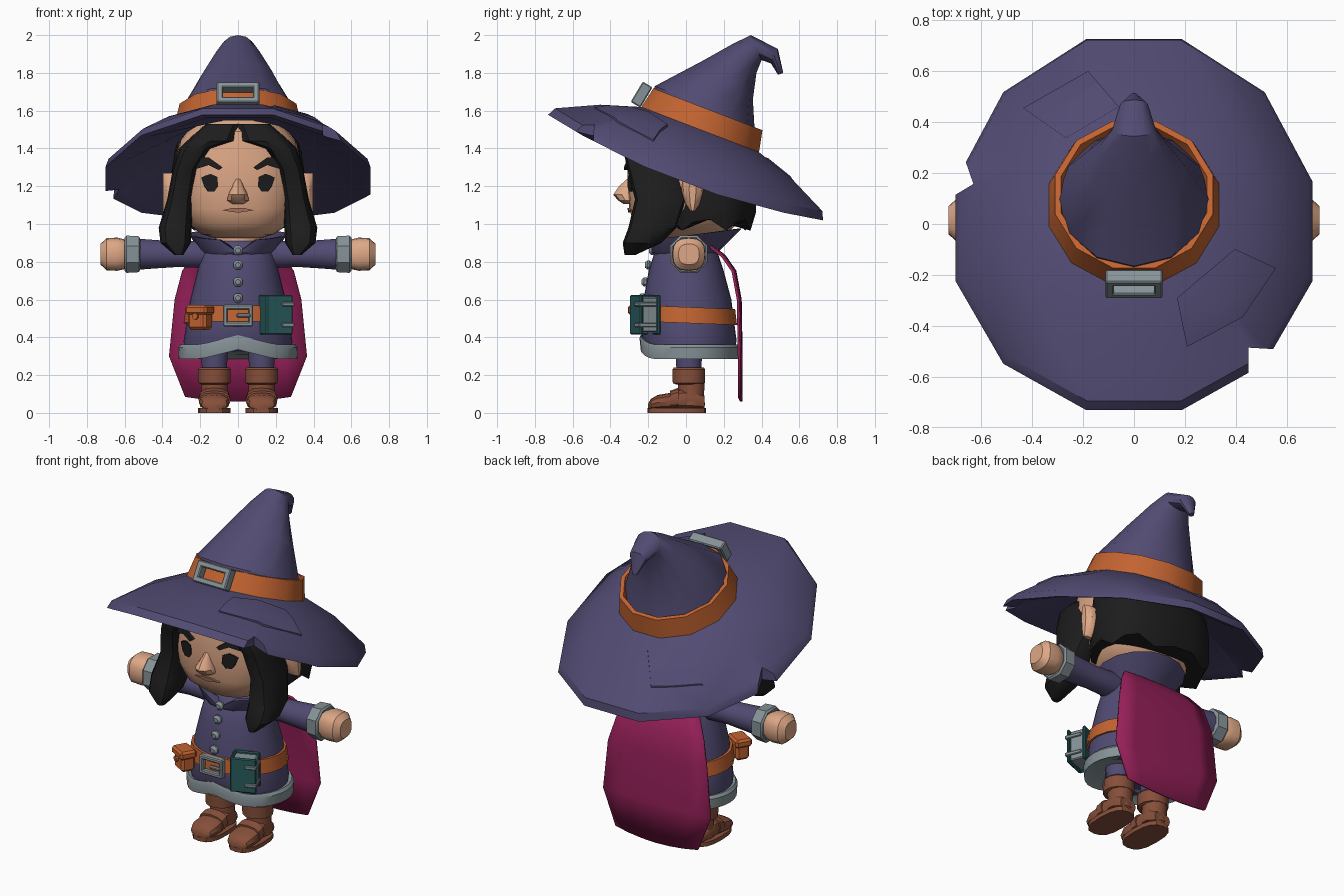
import bpy, bmesh
from math import sin, cos, pi, radians, copysign
from mathutils import Matrix, Vector
from mathutils.bvhtree import BVHTree

if "Cube" in bpy.data.objects:
    bpy.data.objects.remove(bpy.data.objects["Cube"], do_unlink=True)


def material(name, r, g, b):
    m = bpy.data.materials.new(name)
    m.use_nodes = True
    m.diffuse_color = (r, g, b, 1)
    m.node_tree.nodes["Principled BSDF"].inputs["Base Color"].default_value = (r, g, b, 1)
    return m


purple = material("purple cloth", .083, .071, .17)
orange = material("orange leather", .54, .125, .03)
grey = material("grey trim", .24, .29, .31)
black = material("black hair", .012, .012, .012)
skin = material("skin", .73, .39, .24)
magenta = material("magenta cape", .30, .014, .098)
brown = material("brown boots", .24, .078, .042)
teal = material("teal book", .021, .105, .11)
lip = material("lips", .48, .21, .13)

I = Matrix.Identity(4)
T = Matrix.Translation
made = []


def build(name, verts, faces, mat, M=I):
    me = bpy.data.meshes.new(name)
    me.from_pydata([M @ Vector(v) for v in verts], [], faces)
    bm = bmesh.new()
    bm.from_mesh(me)
    bmesh.ops.recalc_face_normals(bm, faces=bm.faces)
    bm.to_mesh(me)
    bm.free()
    me.materials.append(mat)
    o = bpy.data.objects.new(name, me)
    bpy.context.collection.objects.link(o)
    made.append(o)
    return o


def ring(f, b, rx, cx=0, n=16, p=1, turn=0):
    """Oval through the front and back points f, b = (y, z), half width rx."""
    pts = []
    for i in range(n):
        a = 2 * pi * (i + turn) / n
        s, c = [copysign(abs(v) ** p, v) for v in (sin(a), -cos(a))]
        pts.append(Vector((cx + rx * s, (f[0] + b[0]) / 2 + c * (b[0] - f[0]) / 2,
                           (f[1] + b[1]) / 2 + c * (b[1] - f[1]) / 2)))
    return pts


def loft(name, rings, mat, M=I):
    n, k = len(rings[0]), len(rings)
    faces = [(j * n + i, j * n + (i + 1) % n, (j + 1) * n + (i + 1) % n, (j + 1) * n + i)
             for j in range(k - 1) for i in range(n)]
    faces += [tuple(range(n)), tuple(range((k - 1) * n, k * n))]
    return build(name, [v for r in rings for v in r], faces, mat, M)


def lathe(name, profile, mat, M=I, n=12, turn=.5, p=1):
    return loft(name, [ring((-r, h), (r, h), r, n=n, turn=turn, p=p) for r, h in profile], mat, M)


def box(name, size, mat, M=I, bevel=.006):
    bm = bmesh.new()
    bmesh.ops.create_cube(bm, size=1, matrix=Matrix.Diagonal((*size, 1)))
    bmesh.ops.bevel(bm, geom=bm.edges[:], offset=bevel, segments=1, affect='EDGES')
    bm.verts.index_update()
    o = build(name, [v.co.copy() for v in bm.verts],
              [[v.index for v in f.verts] for f in bm.faces], mat, M)
    bm.free()
    return o


def buckle(name, w, h, bar, depth, M):
    for s in (-1, 1):
        box(name + "_side", (bar, depth, h), grey, M @ T((s * (w - bar) / 2, 0, 0)))
        box(name + "_bar", (w, depth, bar), grey, M @ T((0, 0, s * (h - bar) / 2)))


def cut(o, outline, op):
    """Boolean with an upright prism over an outline seen from above."""
    n = len(outline)
    c = loft("cutter", [[(x, y, z) for x, y in outline] for z in (.7, 2.1)], purple)
    made.remove(c)
    c.hide_render = True
    m = o.modifiers.new("cut", 'BOOLEAN')
    m.operation, m.solver, m.object = op, 'EXACT', c
    bpy.context.view_layer.objects.active = o
    bpy.ops.object.modifier_apply(modifier="cut")
    bpy.data.objects.remove(c, do_unlink=True)


# Hat brim: twelve sides, tilted back, drooping at the sides
HAT = T((0, .075, 1.5)) @ Matrix.Rotation(radians(-21), 4, 'X')


def make_brim(name, lift=0):
    rings = []
    for rx, ry, h, droop in ((.30, .30, .01, 0), (.345, .345, 0, 0), (.52, .56, -.065, .025),
                             (.71, .785, -.165, .085), (.725, .807, -.21, .085),
                             (.66, .73, -.2, .075), (.30, .30, -.06, 0)):
        pts = ring((-ry, 0), (ry, 0), rx, n=12, turn=.5)
        rings.append([(x, y, h + lift - droop * (1 - (y / ry) ** 2)) for x, y, z in pts])
    return loft(name, rings, purple, HAT)


brim = make_brim("hat_brim")
cut(brim, [(.45, -.485), (.62, -.495), (.62, -.75), (.45, -.75)], 'DIFFERENCE')
cut(brim, [(-.63, .157), (-.664, .255), (-.8, .3), (-.8, .1), (-.7, .115)], 'DIFFERENCE')
cut(make_brim("front_patch", .014),
    [(.396, -.098), (.557, -.173), (.427, -.365), (.208, -.482), (.169, -.29)], 'INTERSECT')
cut(make_brim("back_patch", .006),
    [(-.435, .455), (-.18, .6), (-.06, .46), (-.267, .337)], 'INTERSECT')

# Hat crown with curled tip, band and buckle
loft("hat_crown", [ring(f, b, r, n=12) for f, b, r in (
    ((-.19, 1.64), (.37, 1.42), .31), ((-.165, 1.73), (.362, 1.52), .29),
    ((.09, 1.865), (.354, 1.66), .205), ((.25, 1.955), (.373, 1.8), .13),
    ((.344, 2.0), (.40, 1.868), .085), ((.487, 1.926), (.45, 1.85), .055),
    ((.515, 1.8), (.487, 1.79), .015))], purple)
lathe("hat_band", [(.3, -.03), (.35, -.02), (.32, .115), (.296, .115), (.28, .05)], orange, HAT)
buckle("hat_buckle", .225, .125, .034, .06,
       T((0, -.235, 1.685)) @ Matrix.Rotation(radians(-31), 4, 'X'))

# Head and neck
head = loft("head", [ring((f, z), (b, z), r, n=24, p=.8) for z, r, f, b in (
    (.925, .12, -.13, .14), (.945, .19, -.215, .21), (1.0, .27, -.275, .27),
    (1.08, .315, -.30, .3), (1.2, .335, -.31, .32), (1.33, .33, -.31, .32))]
    + [ring((-.285, 1.49), (.31, 1.36), .31, n=24, p=.8),
       ring((-.2, 1.57), (.3, 1.42), .25, n=24, p=.8)], skin)
lathe("neck", [(.12, .85), (.12, .97)], skin)
surface = BVHTree.FromPolygons([v.co for v in head.data.vertices],
                               [p.vertices for p in head.data.polygons])


def face_plate(name, outline, mat, out):
    """Plate over the face, its outline dropped onto the head."""
    hits = [surface.ray_cast(Vector((x, -1, z)), Vector((0, 1, 0)))[0] for x, z in outline]
    loft(name, [[h + Vector((0, d, 0)) for h in hits] for d in (.03, -out)], mat)


for side, s in (("left", 1), ("right", -1)):
    face_plate(side + "_eye", [(s * x, z) for x, z in (
        (.105, 1.2), (.125, 1.172), (.16, 1.172), (.18, 1.2), (.195, 1.245), (.175, 1.255),
        (.145, 1.265), (.11, 1.25))], black, .008)
    face_plate(side + "_brow", [(s * x, z) for x, z in (
        (.082, 1.3), (.1, 1.285), (.155, 1.312), (.215, 1.293), (.235, 1.31), (.2, 1.355),
        (.155, 1.352))], black, .025)
    # Ear
    loft(side + "_ear", [ring((.035 - w, z), (.035 + w, z), .055, cx=s * .345, n=10)
                         for z, w in ((1.07, .015), (1.11, .04), (1.18, .06), (1.24, .05),
                                      (1.27, .02))], skin)
    # Long front lock of hair
    loft(side + "_lock", [ring((f, z), (b, z), (x1 - x0) / 2, s * (x0 + x1) / 2, n=12, p=.7)
                          for z, x0, x1, f, b in (
        (1.53, -.01, .17, -.3, -.1), (1.44, .01, .27, -.335, -.1), (1.40, .14, .31, -.335, -.08),
        (1.29, .215, .345, -.31, -.04), (1.13, .24, .375, -.27, .0), (.98, .245, .42, -.305, -.05),
        (.9, .25, .41, -.335, -.13), (.835, .29, .335, -.325, -.27))], black)
face_plate("mouth", [(-.085, 1.072), (0, 1.06), (.085, 1.072), (.03, 1.085), (-.03, 1.085)],
           lip, .012)
loft("nose", [ring((f, z), (-.25, z), r, n=10) for z, r, f in (
    (1.105, .03, -.33), (1.125, .06, -.36), (1.155, .055, -.385), (1.2, .03, -.355),
    (1.24, .018, -.31))], skin)

# Back hair with a ragged lower edge
rows = [ring((-.1, z), (b, z), r, n=20, p=.8) for z, r, b in (
    (.99, .35, .35), (1.06, .365, .37), (1.22, .36, .37))]
for i, v in enumerate(rows[0]):
    v.z += (-.025, .02, .035)[i % 3]
rows += [ring((-.1, 1.5), (.36, 1.335), .33, n=20, p=.8),
         ring((-.05, 1.53), (.32, 1.4), .26, n=20, p=.8)]
loft("back_hair", rows, black)


# Coat, with the hem lifted at the middle of the front
def coat_ring(z, r, f, b, lift=0):
    pts = ring((f, z), (b, z), r, n=32)
    for v in pts:
        if v.y < 0:
            v.z += lift * max(0, 1 - abs(v.x) / .2)
    return pts


loft("coat", [coat_ring(*a) for a in (
    (.31, .28, -.21, .25, .05), (.38, .288, -.235, .268, .03), (.48, .272, -.235, .255),
    (.6, .253, -.225, .24), (.75, .215, -.198, .2), (.84, .19, -.17, .17),
    (.91, .14, -.12, .13))], purple)
loft("coat_hem", [coat_ring(*a) for a in (
    (.31, .26, -.19, .23, .05), (.285, .315, -.24, .285, .05), (.345, .318, -.246, .29, .05),
    (.362, .305, -.24, .28, .05), (.35, .27, -.2, .24, .05))], grey)
loft("belt", [ring((-f, z + .01), (b, z - .01), r, n=20) for z, r, f, b in (
    (.48, .25, .2, .23), (.475, .288, .25, .27), (.56, .275, .243, .26), (.56, .24, .2, .22))],
    orange)
collar = [ring((f, zf), (b, zb), r) for f, zf, b, zb, r in (
    (-.15, .82, .16, .84, .17), (-.185, .85, .22, .9, .21), (-.2, .915, .295, .975, .262),
    (-.17, .915, .27, .975, .235), (-.11, .86, .14, .88, .12))]
for row in collar[2:4]:
    row[0].z -= .065
    row[0].y += .02
loft("collar", collar, purple)
for z, y in ((.86, -.17), (.783, -.192), (.693, -.21), (.608, -.225)):
    lathe("coat_button", [(.014, -.012), (.027, 0), (.027, .012), (.014, .026)], grey,
          T((0, y, z)) @ Matrix.Rotation(pi / 2, 4, 'X'), n=8)

# Belt buckle, pouch and book
buckle("belt_buckle", .16, .115, .025, .035, T((0, -.252, .515)))
box("buckle_prong", (.075, .02, .02), grey, T((.03, -.265, .515)))
P = T((-.2, -.235, .5)) @ Matrix.Rotation(radians(-30), 4, 'Z')
box("pouch", (.11, .085, .12), orange, P, .015)
box("pouch_flap", (.13, .1, .05), orange, P @ T((0, -.003, .045)), .012)
lathe("pouch_button", [(.018, 0), (.018, .015)], orange,
      P @ T((0, -.045, .012)) @ Matrix.Rotation(pi / 2, 4, 'X'), n=8)
B = T((.2, -.215, .52)) @ Matrix.Rotation(radians(22), 4, 'Z')
for y in (-.05, .05):
    box("book_cover", (.15, .018, .21), teal, B @ T((0, y, 0)))
box("book_spine", (.018, .11, .21), teal, B @ T((-.068, 0, 0)))
box("book_pages", (.13, .085, .185), grey, B)
for z in (-.055, .055):
    box("book_clasp", (.07, .02, .022), grey, B @ T((.045, -.058, z)), .004)
    box("book_clasp_end", (.012, .1, .022), grey, B @ T((.074, -.015, z)), .004)

# Arms, legs and boots
for side, s in (("left", 1), ("right", -1)):
    A = T((0, .015, .84)) @ Matrix.Rotation(s * pi / 2, 4, 'Y')
    lathe(side + "_sleeve", [(.06, .1), (.075, .2), (.07, .32), (.078, .44), (.086, .54)], purple, A)
    lathe(side + "_cuff", [(.08, .515), (.102, .525), (.106, .59), (.095, .6), (.07, .585)],
          grey, A, n=8, p=.9)
    lathe(side + "_hand", [(.055, .56), (.08, .605), (.088, .64), (.085, .695), (.055, .728)],
          skin, A, n=16, turn=0, p=.75)
    x = s * .125
    L = T((x, .015, 0))
    lathe(side + "_leg", [(.066, .2), (.075, .34)], purple, L)
    lathe(side + "_boot_cuff", [(.07, .15), (.088, .158), (.09, .23), (.082, .24), (.06, .235)],
          brown, L)
    lathe(side + "_boot_shaft", [(.075, .04), (.07, .1), (.074, .17)], brown, T((x, .028, 0)))
    F = Matrix.Rotation(pi / 2, 4, 'X')
    loft(side + "_boot_foot", [ring((.015, h), (z, h), r, x, n=12, p=.8) for h, z, r in (
        (-.098, .09, .055), (-.06, .12, .072), (.02, .13, .075), (.09, .105, .08),
        (.15, .095, .082), (.185, .075, .068), (.2, .05, .04))], brown, F)
    loft(side + "_boot_strap", [ring((.02, h), (z, h), .084, x, n=12, p=.8) for h, z in (
        (.04, .133), (.085, .117))], brown, F)
    loft(side + "_boot_sole", [ring((-.205, z), (.107, z), .086, x, p=.75)
                               for z in (0, .026)], brown)

# Cape
cape = [(z, w, y) for z, w, y in ((.88, .17, .14), (.83, .235, .205), (.75, .295, .26),
                                  (.6, .335, .288), (.3, .365, .293), (.06, .28, .293))]
cols = 7
verts = []
for z, w, y in cape:
    for i in range(cols):
        t = 2 * i / (cols - 1) - 1
        verts.append((w * t, y - .012 * t * t, z + (.025 * t * t if z < .1 else 0)))
faces = [(j * cols + i, j * cols + i + 1, (j + 1) * cols + i + 1, (j + 1) * cols + i)
         for j in range(len(cape) - 1) for i in range(cols - 1)]
sheet = build("cape", verts, faces, magenta)
thick = sheet.modifiers.new("thickness", 'SOLIDIFY')
thick.thickness, thick.offset = .014, 0

# Smooth shading with sharp creases
bpy.ops.object.select_all(action='DESELECT')
for o in made:
    o.select_set(True)
bpy.context.view_layer.objects.active = head
bpy.ops.object.shade_smooth_by_angle(angle=radians(35))
